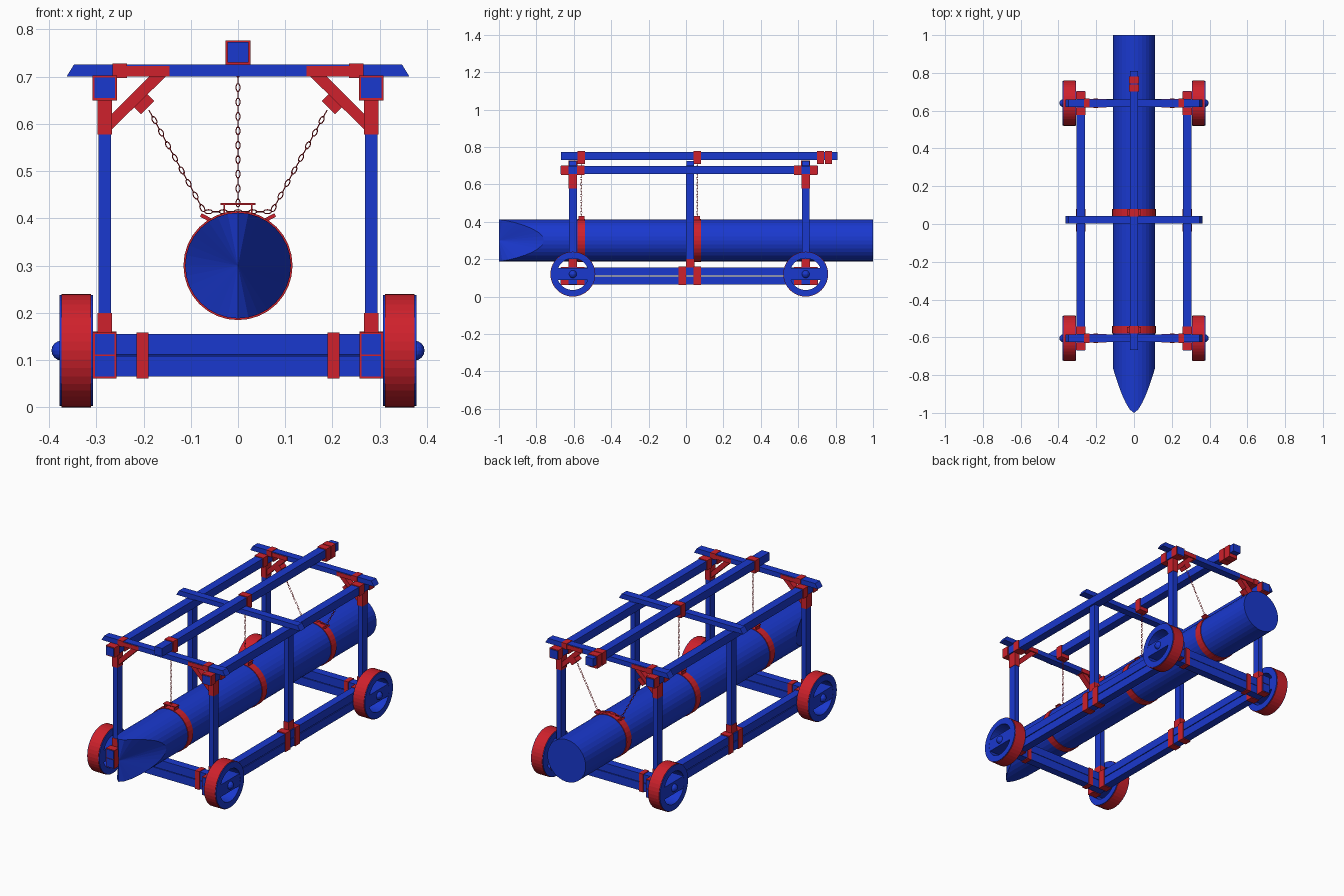
import bpy, bmesh
from math import sin, cos, pi, hypot, atan2
from mathutils import Matrix, Vector

if "Cube" in bpy.data.objects:
    bpy.data.objects.remove(bpy.data.objects["Cube"])


def material(name, rgb):
    m = bpy.data.materials.new(name)
    m.diffuse_color = (*rgb, 1)
    m.use_nodes = True
    m.node_tree.nodes["Principled BSDF"].inputs["Base Color"].default_value = m.diffuse_color
    return m


BLUE = material("blue_wood", (0.01, 0.04, 0.62))
RED = material("red_metal", (0.62, 0.015, 0.025))


def finish(name, bm, mat):
    bmesh.ops.recalc_face_normals(bm, faces=bm.faces)
    me = bpy.data.meshes.new(name)
    bm.to_mesh(me)
    bm.free()
    me.materials.append(mat)
    ob = bpy.data.objects.new(name, me)
    bpy.context.collection.objects.link(ob)
    return ob


def box(name, x, y, z, mat, tilt=0):
    """Box from (min, max) ranges, optionally tilted about y."""
    lo, hi = Vector((x[0], y[0], z[0])), Vector((x[1], y[1], z[1]))
    bm = bmesh.new()
    bmesh.ops.create_cube(bm, size=1, matrix=Matrix.Diagonal((*(hi - lo), 1)))
    ob = finish(name, bm, mat)
    ob.location = (lo + hi) / 2
    ob.rotation_euler.y = tilt
    return ob


def around(c, h):
    return (c - h, c + h)


def prism(name, pts, y, mat):
    """Outline in x/z pushed along y."""
    bm = bmesh.new()
    a, b = [[bm.verts.new((px, yy, pz)) for px, pz in pts] for yy in y]
    n = len(pts)
    bm.faces.new(a)
    bm.faces.new(b)
    for i in range(n):
        bm.faces.new((a[i], a[(i + 1) % n], b[(i + 1) % n], b[i]))
    return finish(name, bm, mat)


def ring(name, centre, r0, r1, width, axis, mat, seg=32):
    """Rectangular-section ring around the x or y axis."""
    bm = bmesh.new()
    loops = []
    for i in range(seg):
        a = 2 * pi * i / seg
        row = []
        for r, w in ((r0, -1), (r1, -1), (r1, 1), (r0, 1)):
            u, v, d = r * cos(a), r * sin(a), w * width / 2
            row.append(bm.verts.new((d, u, v) if axis == 'x' else (u, d, v)))
        loops.append(row)
    for i in range(seg):
        p, q = loops[i], loops[(i + 1) % seg]
        for k in range(4):
            bm.faces.new((p[k], q[k], q[(k + 1) % 4], p[(k + 1) % 4]))
    ob = finish(name, bm, mat)
    ob.location = centre
    return ob


def link_mesh():
    """One long chain link, long side on z."""
    bm = bmesh.new()
    rows = []
    for i in range(12):
        a = 2 * pi * i / 12
        rows.append([bm.verts.new(((0.0042 + 0.0012 * cos(b)) * cos(a), 0.0012 * sin(b),
                                   (0.0085 + 0.0012 * cos(b)) * sin(a)))
                     for b in (0, pi / 2, pi, 3 * pi / 2)])
    for i in range(12):
        p, q = rows[i], rows[(i + 1) % 12]
        for k in range(4):
            bm.faces.new((p[k], q[k], q[(k + 1) % 4], p[(k + 1) % 4]))
    ob = finish("chain_link", bm, RED)
    me = ob.data
    bpy.data.objects.remove(ob)
    return me


LINK = link_mesh()


def chain(name, x0, z0, x1, z1, y):
    n = round(hypot(x1 - x0, z1 - z0) / 0.0155)
    tilt = Matrix.Rotation(atan2(x1 - x0, z1 - z0), 4, 'Y')
    for i in range(n):
        t = (i + 0.5) / n
        ob = bpy.data.objects.new(name, LINK)
        ob.matrix_world = (Matrix.Translation((x0 + (x1 - x0) * t, y, z0 + (z1 - z0) * t))
                           @ tilt @ Matrix.Rotation(pi / 2 * (i % 2), 4, 'Z'))
        bpy.context.collection.objects.link(ob)


FRONT, MID, BACK = -0.605, 0.022, 0.64
LZ, LR, SEG = 0.30, 0.112, 32

# log with a vertical wedge-shaped nose
bm = bmesh.new()
nose, tail = [], []
for i in range(SEG):
    a = 2 * pi * i / SEG
    px, pz = LR * cos(a), LZ + LR * sin(a)
    nose.append(bm.verts.new((px, -1 + 0.24 * abs(cos(a)) ** 1.6, pz)))
    tail.append(bm.verts.new((px, 1, pz)))
tip = bm.verts.new((0, -1, LZ))
bm.faces.new(tail)
for i in range(SEG):
    j = (i + 1) % SEG
    bm.faces.new((nose[i], nose[j], tail[j], tail[i]))
    bm.faces.new((nose[i], nose[j], tip))
finish("ram_log", bm, BLUE)

# straps round the log
for y in (-0.56, 0.06, BACK):
    ring("log_band", (0, y, LZ), 0.109, 0.1155, 0.04, 'y', RED)

# vertical chains with brackets on the front and middle bands
for y in (-0.56, 0.06):
    box("band_bracket", (-0.037, 0.037), around(y, 0.016), (0.428, 0.432), RED)
    for s in (-1, 1):
        box("bracket_leg", around(s * 0.029, 0.002), around(y, 0.016), (0.405, 0.43), RED)
    chain("centre_chain", 0, 0.425, 0, 0.715, y)
chain("band_chain", -0.07, 0.414, 0.07, 0.414, BACK)

# ridge beam and its collars
box("ridge_beam", around(0, 0.022), (-0.667, 0.81), (0.73, 0.773), BLUE)
for y in (-0.56, 0.06, 0.72, 0.762):
    box("ridge_collar", around(0, 0.026), around(y, 0.019), (0.71, 0.777), RED)

# cross beams on top
for y in (FRONT, MID, BACK):
    prism("top_cross_beam", [(-0.363, 0.70), (0.363, 0.70), (0.347, 0.726), (-0.347, 0.726)],
          around(y, 0.02), BLUE)

for s in (-1, 1):
    X = s * 0.282
    # long side beams: upper rail and stacked lower pair
    box("top_rail", around(X, 0.022), (-0.67, 0.705), (0.655, 0.698), BLUE)
    for z in ((0.065, 0.108), (0.112, 0.155)):
        box("lower_side_beam", around(X, 0.021), (-0.67, 0.705), z, BLUE)
    for c in (FRONT, BACK):
        for d in (-0.042, 0.042):
            box("rail_collar", around(X, 0.026), around(c + d, 0.02), (0.65, 0.702), RED)
            box("corner_collar", around(X, 0.025), around(c + d, 0.02), (0.061, 0.158), RED)
    for y in (-0.02, 0.06):
        box("side_strap", around(X, 0.025), around(y, 0.019), (0.061, 0.16), RED)
    # posts with base sockets
    for y in (FRONT, MID, BACK):
        box("post", around(X, 0.0135), around(y, 0.021), (0.15, 0.70), BLUE)
        box("post_socket", around(X, 0.0155), around(y, 0.023), (0.155, 0.20), RED)

    for y in (FRONT, BACK):
        # knee brace with top and side plates
        prism("knee_brace", [(s * 0.278, 0.578), (s * 0.145, 0.708), (s * 0.18, 0.708),
                             (s * 0.268, 0.62)], around(y, 0.016), RED)
        box("post_cap", around(X, 0.0155), around(y, 0.023), (0.578, 0.655), RED)
        box("brace_plate", tuple(sorted((s * 0.145, s * 0.24))), around(y, 0.0225),
            (0.70, 0.722), RED)
        box("brace_collar", around(s * 0.25, 0.0155), around(y, 0.024), (0.697, 0.728), RED)
        box("cross_strap", around(s * 0.202, 0.0125), around(y, 0.025), (0.061, 0.158), RED)

        # wheel: tyre, rim, plank centre, domed hub
        wx = s * 0.3425
        ring("wheel_tyre", (wx, y, 0.12), 0.105, 0.12, 0.063, 'x', RED, 40)
        ring("wheel_rim", (wx, y, 0.12), 0.085, 0.1175, 0.071, 'x', BLUE, 40)
        box("wheel_plank", around(wx, 0.035), around(y, 0.096), around(0.12, 0.032), BLUE)
        bm = bmesh.new()
        bmesh.ops.create_uvsphere(bm, u_segments=16, v_segments=8, radius=0.021)
        finish("hub_dome", bm, BLUE).location = (s * 0.374, y, 0.12)

    # slanted chain and its clamp at the back
    box("chain_clamp", around(s * 0.2, 0.012), around(BACK, 0.021), around(0.643, 0.02),
        RED, tilt=s * -pi / 4)
    chain("slanted_chain", s * 0.072, 0.415, s * 0.188, 0.628, BACK)
    box("band_hook", around(s * 0.069, 0.011), around(BACK, 0.016), around(0.402, 0.004),
        RED, tilt=s * -0.5)

for y in (FRONT, BACK):
    # axle and stacked lower cross beams
    bm = bmesh.new()
    bmesh.ops.create_cone(bm, cap_ends=True, segments=16, radius1=0.02, radius2=0.02, depth=0.74,
                          matrix=Matrix.Rotation(pi / 2, 4, 'Y'))
    finish("axle", bm, BLUE).location = (0, y, 0.12)
    for z in ((0.065, 0.108), (0.112, 0.155)):
        box("lower_cross_beam", (-0.265, 0.265), around(y, 0.021), z, BLUE)
